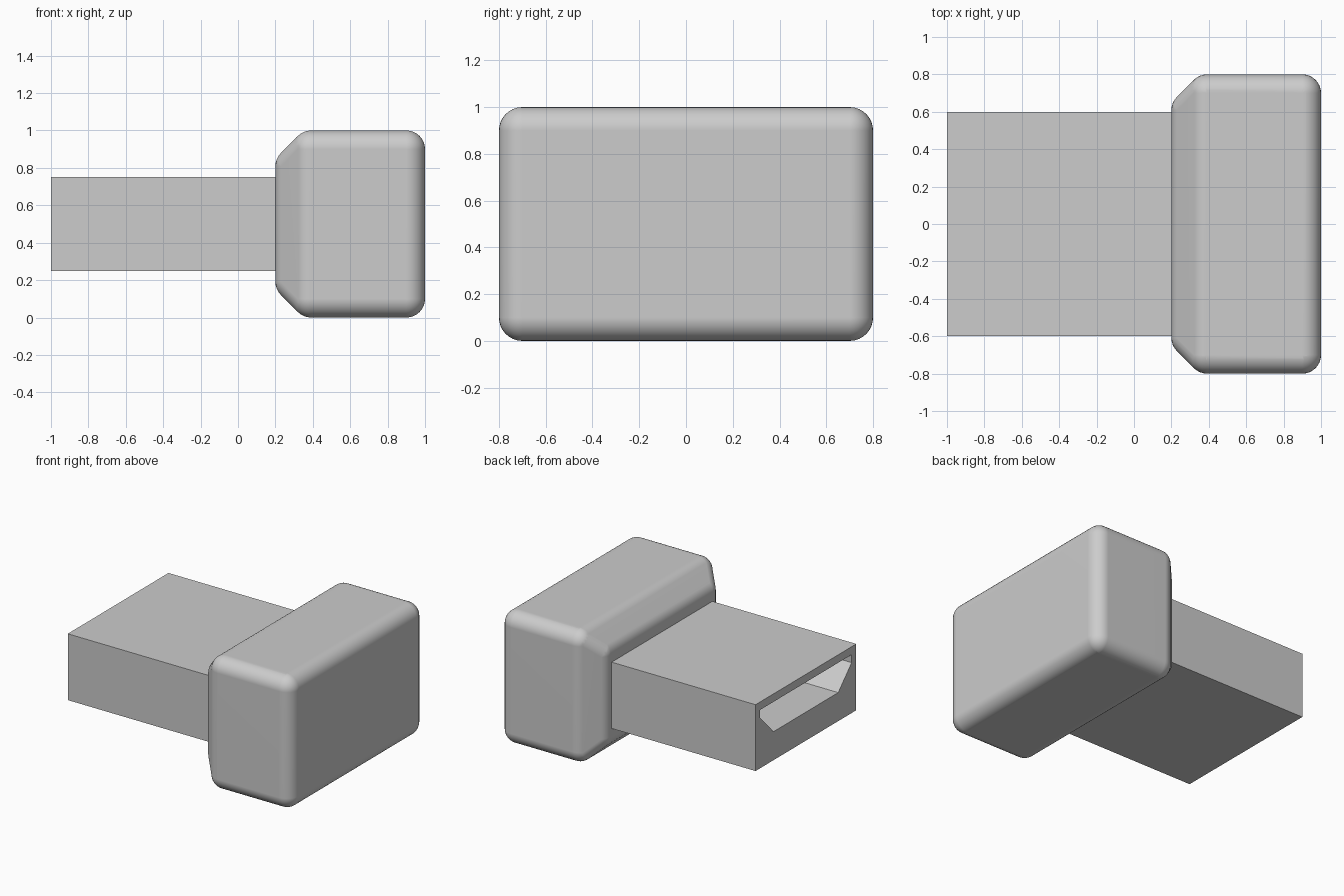
import bpy
import bmesh
from mathutils import Matrix

cube = bpy.data.objects.get("Cube")
if cube:
    bpy.data.objects.remove(cube, do_unlink=True)

GREY = (0.604, 0.604, 0.604, 1)
grey = bpy.data.materials.new("light grey")
grey.use_nodes = True
grey.diffuse_color = GREY
grey.node_tree.nodes["Principled BSDF"].inputs["Base Color"].default_value = GREY


def add_object(name, bm):
    bmesh.ops.recalc_face_normals(bm, faces=bm.faces[:])
    mesh = bpy.data.meshes.new(name)
    bm.to_mesh(mesh)
    bm.free()
    mesh.materials.append(grey)
    obj = bpy.data.objects.new(name, mesh)
    bpy.context.collection.objects.link(obj)
    return obj


# Grip: hull around corner spheres gives a chamfered block with even fillets
RADIUS = 0.1
SECTIONS = [(0.9, 0.7, 0.4), (0.391, 0.7, 0.4), (0.3, 0.609, 0.309)]
bm = bmesh.new()
for x, half_y, half_z in SECTIONS:
    for sy in (-1, 1):
        for sz in (-1, 1):
            place = Matrix.Translation((x, sy * half_y, 0.5 + sz * half_z))
            bmesh.ops.create_uvsphere(bm, u_segments=32, v_segments=16,
                                      radius=RADIUS, matrix=place)
bmesh.ops.delete(bm, geom=bm.faces[:] + bm.edges[:], context='EDGES_FACES')
hull = bmesh.ops.convex_hull(bm, input=bm.verts[:])
loose = [v for v in bm.verts if not v.link_faces]
bmesh.ops.delete(bm, geom=loose, context='VERTS')
bmesh.ops.dissolve_limit(bm, angle_limit=0.01, verts=bm.verts[:], edges=bm.edges[:])
grip = add_object("grip", bm)

bpy.ops.object.select_all(action='DESELECT')
grip.select_set(True)
bpy.context.view_layer.objects.active = grip
bpy.ops.object.shade_smooth_by_angle(angle=0.6)
normals = grip.modifiers.new("flat face normals", 'WEIGHTED_NORMAL')
normals.keep_sharp = True

# Plug sleeve: rectangular tube with a tapered socket opening
OUTER = [(-0.6, 0.25), (0.6, 0.25), (0.6, 0.75), (-0.6, 0.75)]
half_socket = [(0.385, 0.465), (0.545, 0.63), (0.545, 0.69)]
INNER = half_socket + [(-y, z) for y, z in reversed(half_socket)]
START, END = -1.0, 0.22

bm = bmesh.new()
rings = []
for profile in (OUTER, INNER):
    near = [bm.verts.new((START, y, z)) for y, z in profile]
    far = [bm.verts.new((END, y, z)) for y, z in profile]
    for i in range(len(profile)):
        j = (i + 1) % len(profile)
        bm.faces.new((near[i], near[j], far[j], far[i]))
    rings.append(near)
rim = [bm.edges.get((ring[i - 1], ring[i])) for ring in rings for i in range(len(ring))]
bmesh.ops.triangle_fill(bm, edges=rim, use_beauty=True, normal=(-1, 0, 0))
add_object("plug_sleeve", bm)
